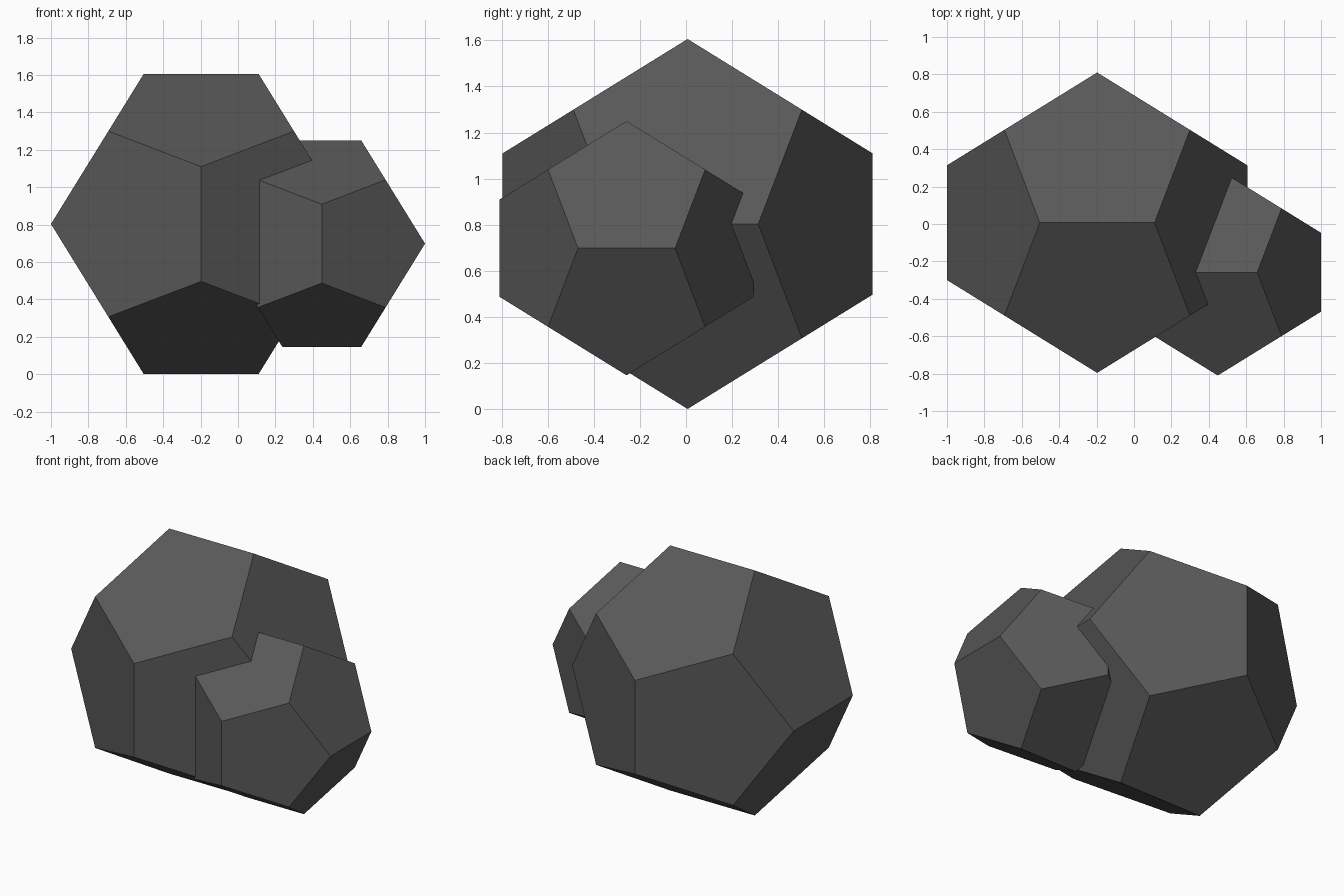
import bpy, bmesh, math

if "Cube" in bpy.data.objects:
    bpy.data.objects.remove(bpy.data.objects["Cube"])

PHI = (1 + math.sqrt(5)) / 2

stone = bpy.data.materials.new("dark_stone")
stone.diffuse_color = (0.1, 0.1, 0.1, 1)
stone.use_nodes = True
stone.node_tree.nodes["Principled BSDF"].inputs["Base Color"].default_value = stone.diffuse_color


def dodecahedron(name, centre, radius):
    """Flat-faced regular dodecahedron; radius is half its extent along each axis."""
    s = radius / PHI
    signs = (-1, 1)
    points = [(a, b, c) for a in signs for b in signs for c in signs]
    for a in signs:
        for b in signs:
            u, v = a / PHI, b * PHI
            points += [(u, 0, v), (v, u, 0), (0, v, u)]
    bm = bmesh.new()
    for p in points:
        bm.verts.new([k * s for k in p])
    bmesh.ops.convex_hull(bm, input=bm.verts)
    # Merge the hull triangles into pentagons
    bmesh.ops.dissolve_limit(bm, angle_limit=math.radians(2),
                             verts=bm.verts, edges=bm.edges)
    bmesh.ops.recalc_face_normals(bm, faces=bm.faces)
    mesh = bpy.data.meshes.new(name)
    bm.to_mesh(mesh)
    bm.free()
    mesh.materials.append(stone)
    obj = bpy.data.objects.new(name, mesh)
    obj.location = centre
    bpy.context.collection.objects.link(obj)
    return obj


# Large rock resting on the ground, small rock sunk into its front right side
dodecahedron("large_rock", (-0.197, 0.007, 0.803), 0.803)
dodecahedron("small_rock", (0.448, -0.258, 0.698), 0.552)
